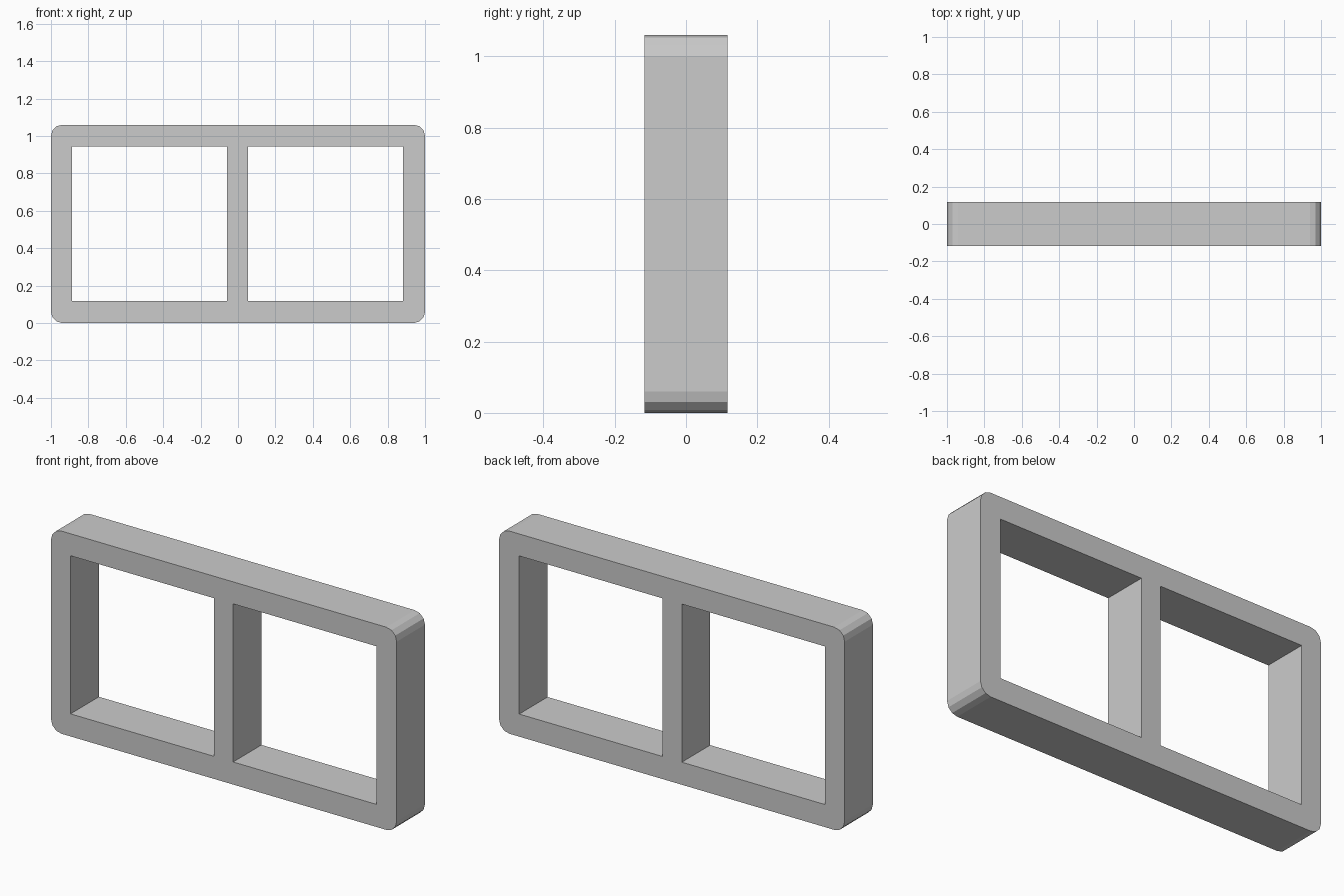
import bpy
from math import cos, sin, pi

cube = bpy.data.objects.get("Cube")
if cube:
    bpy.data.objects.remove(cube, do_unlink=True)

HEIGHT, HALF_DEPTH, RADIUS = 1.06, 0.117, 0.06

grey = bpy.data.materials.new("light_grey")
grey.use_nodes = True
grey.diffuse_color = (0.6, 0.6, 0.6, 1)
grey.node_tree.nodes["Principled BSDF"].inputs["Base Color"].default_value = (0.6, 0.6, 0.6, 1)


def rectangle(x0, x1, z0, z1, radius=0, segments=0):
    """Corner points of a rectangle, rounded when segments is above zero."""
    points = []
    corners = [(x1, z1, -1, -1), (x0, z1, 1, -1), (x0, z0, 1, 1), (x1, z0, -1, 1)]
    for i, (x, z, sx, sz) in enumerate(corners):
        cx, cz = x + sx * radius, z + sz * radius
        for k in range(segments + 1):
            a = pi / 2 * (i + k / max(segments, 1))
            points.append((cx + radius * cos(a), cz + radius * sin(a)))
    return points


def add_loop(curve, points):
    spline = curve.splines.new("POLY")
    spline.points.add(len(points) - 1)
    for p, (x, z) in zip(spline.points, points):
        p.co = (x, z, 0, 1)
    spline.use_cyclic_u = True


# Profile: rounded outer outline with two square openings
profile = bpy.data.curves.new("frame_profile", "CURVE")
profile.dimensions = "2D"
profile.fill_mode = "BOTH"
profile.extrude = HALF_DEPTH
add_loop(profile, rectangle(-1, 1, 0, HEIGHT, RADIUS, 3))
for left, right in [(-0.887, -0.058), (0.054, 0.883)]:
    add_loop(profile, rectangle(left, right, 0.118, 0.945))

# Stand the extruded profile upright and turn it into a mesh
helper = bpy.data.objects.new("profile_helper", profile)
bpy.context.collection.objects.link(helper)
bpy.context.view_layer.update()
mesh = bpy.data.meshes.new_from_object(helper.evaluated_get(bpy.context.evaluated_depsgraph_get()))
bpy.data.objects.remove(helper, do_unlink=True)
for v in mesh.vertices:
    x, z, depth = v.co
    v.co = (x, -depth, z)
mesh.materials.clear()
mesh.materials.append(grey)
mesh.shade_flat()

frame = bpy.data.objects.new("double_window_frame", mesh)
bpy.context.collection.objects.link(frame)
